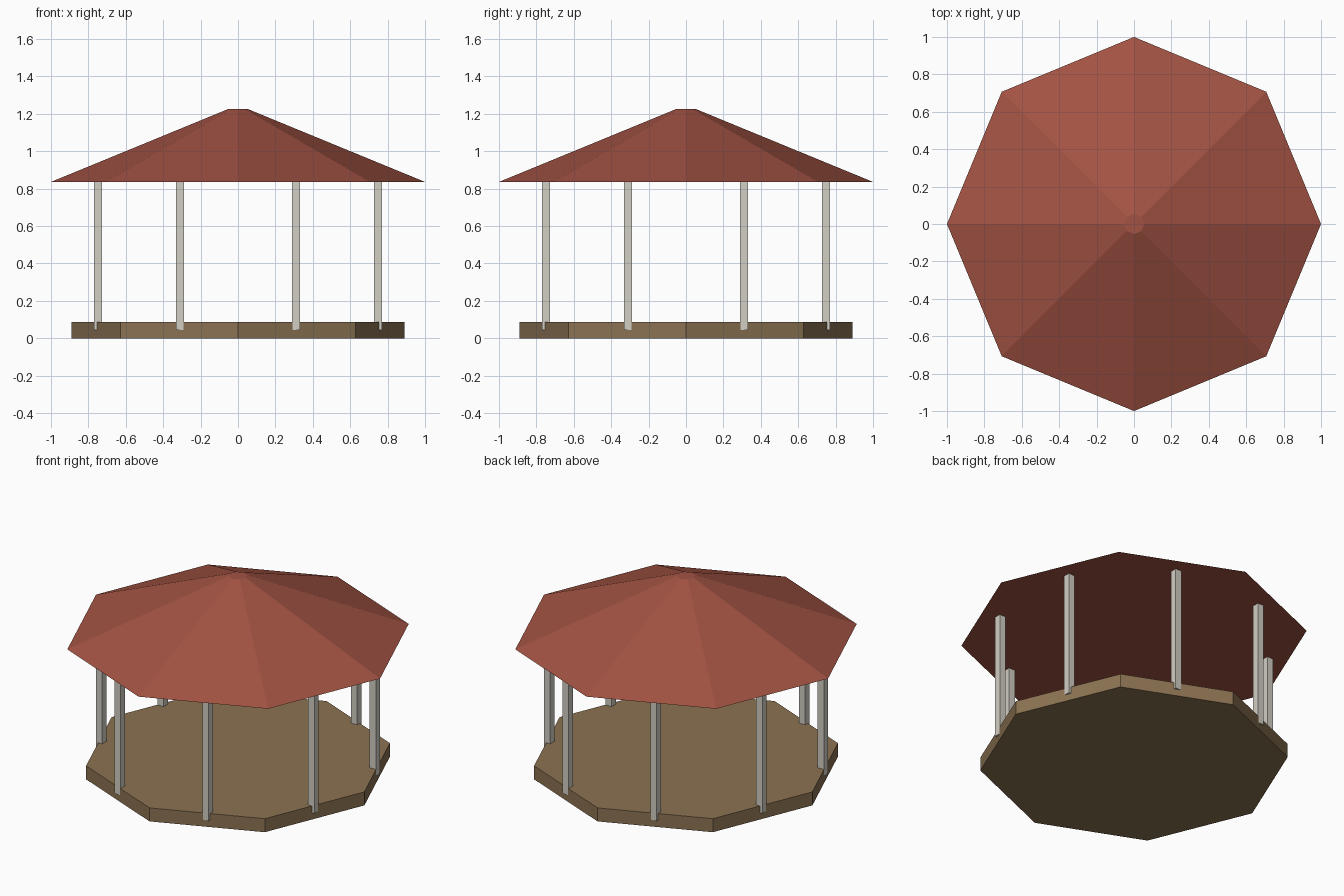
import bpy, math

if "Cube" in bpy.data.objects:
    bpy.data.objects.remove(bpy.data.objects["Cube"])


def material(name, rgb):
    m = bpy.data.materials.new(name)
    m.diffuse_color = (*rgb, 1)
    m.use_nodes = True
    m.node_tree.nodes["Principled BSDF"].inputs["Base Color"].default_value = m.diffuse_color
    return m


ROOF = material("red roof", (0.36, 0.085, 0.056))
WOOD = material("brown wood", (0.26, 0.17, 0.085))
POST = material("pale post", (0.65, 0.62, 0.55))
SIDES = 8


def octagon(name, r_low, r_high, z_low, z_high, mat):
    """Eight-sided frustum with corners on the x and y axes."""
    bpy.ops.mesh.primitive_cone_add(
        vertices=SIDES, radius1=r_low, radius2=r_high, depth=z_high - z_low,
        location=(0, 0, (z_low + z_high) / 2))
    ob = bpy.context.object
    ob.name = name
    ob.data.materials.append(mat)


# Floor deck and roof
octagon("floor", 0.89, 0.89, 0, 0.086, WOOD)
octagon("roof", 1.0, 0.054, 0.836, 1.225, ROOF)

# Square posts, centred on each side of the octagon and let into the deck
POST_RADIUS, POST_WIDTH, Z0, Z1 = 0.809, 0.043, 0.043, 0.838
for i in range(SIDES):
    a = math.tau * (i + 0.5) / SIDES
    bpy.ops.mesh.primitive_cube_add(
        size=1, location=(POST_RADIUS * math.cos(a), POST_RADIUS * math.sin(a), (Z0 + Z1) / 2))
    post = bpy.context.object
    post.name = f"post_{i + 1}"
    post.scale = (POST_WIDTH, POST_WIDTH, Z1 - Z0)
    post.data.materials.append(POST)
